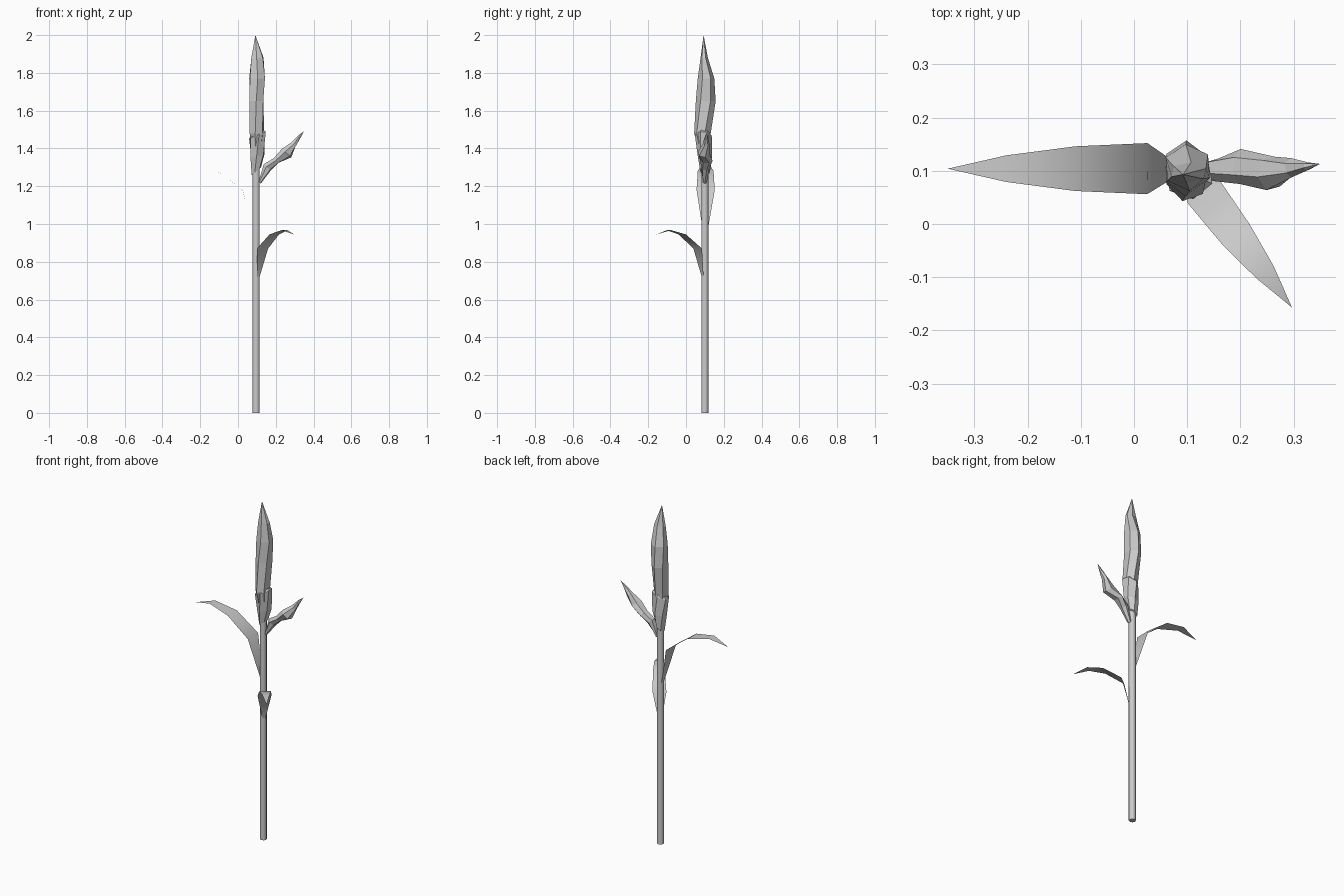
import bpy, bmesh
from math import cos, sin, pi, radians
from mathutils import Vector, Matrix

if "Cube" in bpy.data.objects:
    bpy.data.objects.remove(bpy.data.objects["Cube"])


def finish(name, bm, smooth=None):
    bmesh.ops.recalc_face_normals(bm, faces=bm.faces)
    mesh = bpy.data.meshes.new(name)
    bm.to_mesh(mesh)
    bm.free()
    ob = bpy.data.objects.new(name, mesh)
    bpy.context.collection.objects.link(ob)
    if smooth:
        bpy.context.view_layer.objects.active = ob
        ob.select_set(True)
        bpy.ops.object.shade_smooth_by_angle(angle=radians(smooth))
        ob.select_set(False)
    return ob


def skin(name, rings, tip=None, cap=True, smooth=None):
    """Bridge rings of points, closing to an optional tip."""
    bm = bmesh.new()
    vs = [[bm.verts.new(p) for p in r] for r in rings]
    n = len(vs[0])
    for a, b in zip(vs, vs[1:]):
        for i in range(n):
            j = (i + 1) % n
            bm.faces.new((a[i], a[j], b[j], b[i]))
    if cap:
        bm.faces.new(vs[0])
    if tip:
        t = bm.verts.new(tip)
        for i in range(n):
            bm.faces.new((vs[-1][i], vs[-1][(i + 1) % n], t))
    elif cap:
        bm.faces.new(vs[-1])
    return finish(name, bm, smooth)


def box_ring(z, x0, x1, y0, y1, phase=0, sides=6, slant=0):
    """Oval ring fitted into x and y limits."""
    out = []
    for i in range(sides):
        a = 2 * pi * i / sides + phase
        out.append(((x0 + x1) / 2 + (x1 - x0) / 2 * cos(a),
                    (y0 + y1) / 2 + (y1 - y0) / 2 * sin(a), z + slant * cos(a)))
    return out


def leaf(name, spine, halves):
    """Arching blade: spine points with half widths, ending in a point."""
    d = Vector(spine[-1]) - Vector(spine[0])
    side = Vector((-d.y, d.x, 0)).normalized()
    bm = bmesh.new()
    pairs = [[bm.verts.new(Vector(p) + side * s * h) for s in (-1, 1)]
             for p, h in zip(spine, halves)]
    for a, b in zip(pairs, pairs[1:]):
        bm.faces.new((a[0], b[0], b[1], a[1]))
    t = bm.verts.new(spine[-1])
    bm.faces.new((pairs[-1][0], t, pairs[-1][1]))
    return finish(name, bm, 60)


# Stem
skin("stem", [box_ring(z, 0.077, 0.115, 0.081, 0.119, sides=8) for z in (0, 1.33)],
     smooth=50)

# Two arching leaves
leaf("left_leaf", [(0.08, 0.102, 0.96), (0.025, 0.104, 1.18), (-0.11, 0.104, 1.28),
                   (-0.24, 0.104, 1.31), (-0.35, 0.104, 1.28)],
     [0.012, 0.048, 0.042, 0.025])
leaf("right_leaf", [(0.108, 0.088, 0.72), (0.13, 0.062, 0.87), (0.192, -0.02, 0.945),
                    (0.246, -0.09, 0.967), (0.297, -0.157, 0.945)],
     [0.008, 0.037, 0.032, 0.02])

# Main bud: long folded petal
skin("main_bud", [
    box_ring(1.36, 0.075, 0.125, 0.075, 0.125, 0.2),
    box_ring(1.48, 0.06, 0.14, 0.042, 0.132, 0.3),
    box_ring(1.65, 0.055, 0.14, 0.052, 0.157, 0.5),
    box_ring(1.77, 0.055, 0.147, 0.062, 0.15, 0.6),
    box_ring(1.88, 0.068, 0.138, 0.077, 0.116, 0.4)],
    tip=(0.092, 0.093, 2.0))

# Sheath around the bottom of the main bud
skin("bud_sheath", [
    box_ring(1.28, 0.072, 0.122, 0.075, 0.13, 0.2, slant=0.02),
    box_ring(1.36, 0.063, 0.143, 0.062, 0.138, 0.4, slant=0.01),
    box_ring(1.47, 0.056, 0.15, 0.046, 0.137, 0.7, slant=0.02)],
    tip=(0.1, 0.095, 1.52))

# Side bud, leaning outwards: (position, thickness, width, phase)
side_profile = [((0.115, 0.1, 1.22), 0.008, 0.012, 0), ((0.155, 0.102, 1.30), 0.026, 0.022, 0.3),
                ((0.2, 0.108, 1.335), 0.02, 0.033, 0.5), ((0.257, 0.095, 1.375), 0.034, 0.033, 0.2),
                ((0.296, 0.106, 1.425), 0.017, 0.018, 0.6), ((0.325, 0.108, 1.463), 0.009, 0.008, 0.3)]
tilt = Matrix.Rotation(radians(42), 3, 'Y')
skin("side_bud", [[Vector(p) + tilt @ Vector((t * cos(k * pi / 3 + ph), w * sin(k * pi / 3 + ph), 0))
                   for k in range(6)] for p, t, w, ph in side_profile],
     tip=(0.35, 0.113, 1.492))
